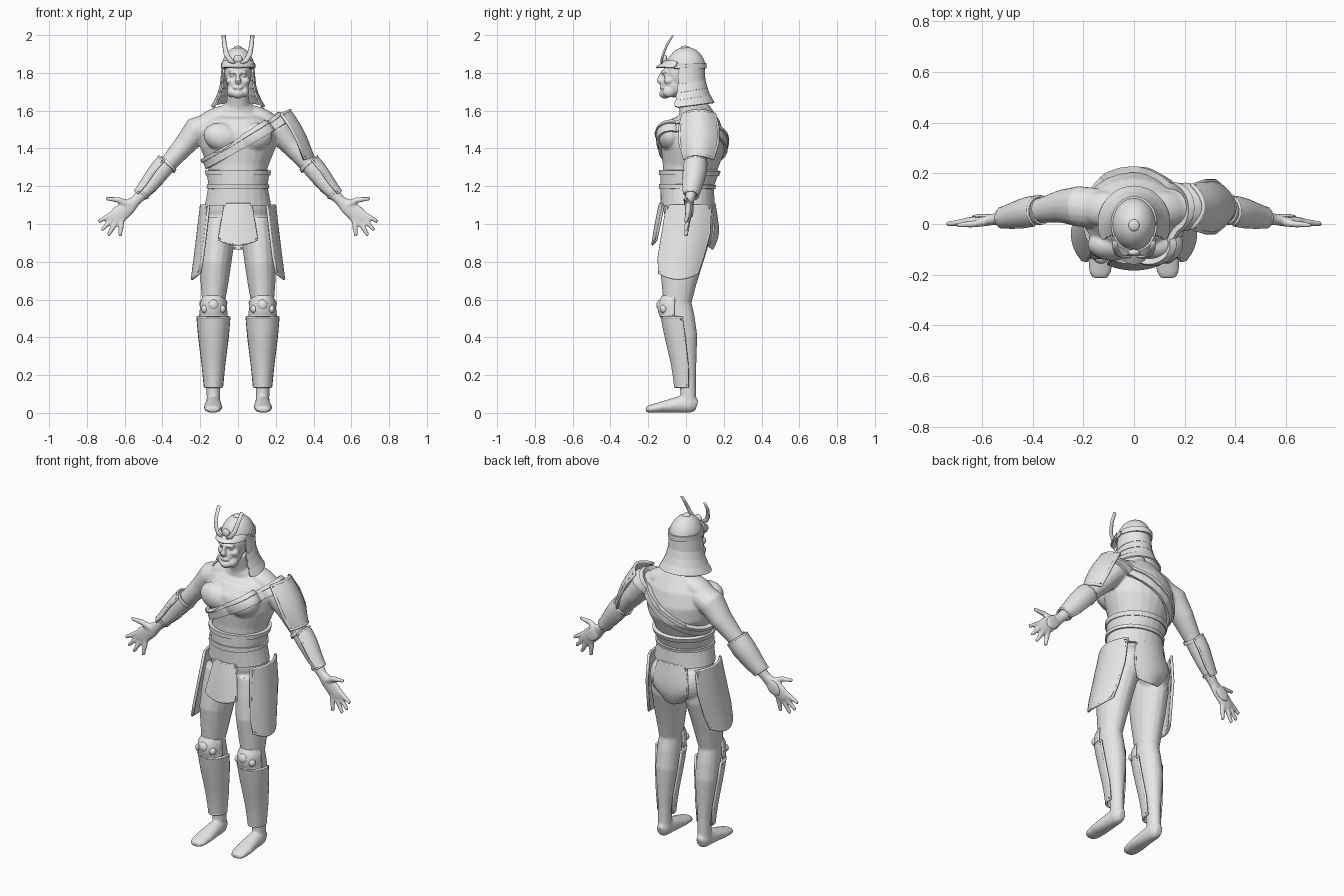
import bpy, bmesh
from math import sin, cos, pi, radians
from mathutils import Vector, Matrix

cube = bpy.data.objects.get("Cube")
if cube:
    bpy.data.objects.remove(cube)

grey = bpy.data.materials.new("plain_grey")
grey.use_nodes = True
grey.diffuse_color = (0.8, 0.8, 0.8, 1)
grey.node_tree.nodes["Principled BSDF"].inputs["Base Color"].default_value = (0.8, 0.8, 0.8, 1)
Y, Z = Vector((0, 1, 0)), Vector((0, 0, 1))


def finish(name, bm, mods=(), fix_normals=True):
    if fix_normals:
        bmesh.ops.recalc_face_normals(bm, faces=bm.faces)
    mesh = bpy.data.meshes.new(name)
    bm.to_mesh(mesh)
    bm.free()
    mesh.shade_smooth()
    mesh.materials.append(grey)
    ob = bpy.data.objects.new(name, mesh)
    bpy.context.scene.collection.objects.link(ob)
    for kind, settings in mods:
        mod = ob.modifiers.new(kind.title(), kind)
        for key, value in settings.items():
            setattr(mod, key, value)
    return ob


def fused(voxel, rounds):
    return [("REMESH", dict(mode='VOXEL', voxel_size=voxel, use_smooth_shade=True)),
            ("SMOOTH", dict(factor=0.5, iterations=rounds))]


def shell(thick, offset=0, levels=1):
    return [("SUBSURF", dict(levels=levels, render_levels=levels)),
            ("SOLIDIFY", dict(thickness=thick, offset=offset)),
            ("EDGE_SPLIT", dict(split_angle=radians(45)))]


def loft(bm, rings, ref=Y, n=16, side=1):
    """Closed tube through rings of (x, y, z, radius across, radius along ref)."""
    pts = [Vector((side * r[0], r[1], r[2])) for r in rings]
    loops = []
    for i, (p, r) in enumerate(zip(pts, rings)):
        t = (pts[min(i + 1, len(pts) - 1)] - pts[max(i - 1, 0)]).normalized()
        v = (ref - t * ref.dot(t)).normalized()
        u = v.cross(t)
        loops.append([bm.verts.new(p + u * r[3] * cos(2 * pi * k / n) + v * r[4] * sin(2 * pi * k / n))
                      for k in range(n)])
    for a, b in zip(loops, loops[1:]):
        for k in range(n):
            bm.faces.new((a[k], a[(k + 1) % n], b[(k + 1) % n], b[k]))
    bm.faces.new(loops[0])
    bm.faces.new(loops[-1])


def ball(bm, c, r, tilt=0):
    m = Matrix.Translation(c) @ Matrix.Rotation(tilt, 4, 'Y') @ Matrix.Diagonal((*r, 1))
    bmesh.ops.create_uvsphere(bm, u_segments=20, v_segments=12, radius=1, matrix=m)


def plate(name, rows, thick=0.012, rim=0):
    """Curved sheet through rows of points, with an optional rounded rim."""
    bm = bmesh.new()
    grid = [[bm.verts.new(p) for p in row] for row in rows]
    for a, b in zip(grid, grid[1:]):
        for k in range(len(a) - 1):
            bm.faces.new((a[k], a[k + 1], b[k + 1], b[k]))
    finish(name, bm, shell(thick))
    if rim:
        edge = rows[0] + [r[-1] for r in rows[1:-1]] + rows[-1][::-1] + [r[0] for r in rows[-2:0:-1]]
        cu = bpy.data.curves.new(name + "_rim", 'CURVE')
        cu.dimensions, cu.bevel_depth, cu.bevel_resolution = '3D', rim, 2
        sp = cu.splines.new('POLY')
        sp.points.add(len(edge) - 1)
        for q, p in zip(sp.points, edge):
            q.co = (*p, 1)
        sp.use_cyclic_u = True
        cu.materials.append(grey)
        bpy.context.scene.collection.objects.link(bpy.data.objects.new(name + "_rim", cu))


def arc(c, rx, ry, a0, a1, lift=0, n=12):
    angles = [radians(a0 + (a1 - a0) * k / n) for k in range(n + 1)]
    return [Vector((c[0] + rx * cos(a), c[1] + ry * sin(a), c[2] + lift * sin(a))) for a in angles]


def span(f, n=8):
    return [Vector(f(-1 + 2 * k / n)) for k in range(n + 1)]


# Body: torso, limbs and muscles fused into one skin
bm = bmesh.new()
loft(bm, [(0, .02, .95, .16, .11), (0, .01, 1.08, .165, .13), (0, .005, 1.2, .143, .128),
          (0, .02, 1.3, .158, .145), (0, .035, 1.4, .198, .17), (0, .04, 1.48, .205, .165),
          (0, .05, 1.55, .17, .13), (0, .045, 1.6, .11, .085), (0, .02, 1.64, .062, .062),
          (0, -.01, 1.72, .052, .056)], n=24)
for s in (1, -1):
    ball(bm, (s * .085, -.08, 1.46), (.1, .065, .075), s * -.25)
    ball(bm, (s * .12, .06, 1.565), (.11, .07, .05), s * .4)
    ball(bm, (s * .085, .065, .99), (.09, .085, .11))
    # arm and palm
    loft(bm, [(.13, .06, 1.525, .07, .08), (.22, .07, 1.495, .073, .08), (.285, .07, 1.415, .058, .066),
              (.36, .055, 1.33, .047, .05), (.415, .045, 1.27, .05, .045), (.465, .035, 1.205, .041, .036),
              (.54, .02, 1.125, .028, .024), (.58, .015, 1.09, .041, .021), (.63, .012, 1.05, .048, .018),
              (.66, .01, 1.025, .036, .015)], side=s)
    # fingers and thumb
    for x, z, tx, tz in ((.655, 1.062, .74, 1.01), (.655, 1.04, .722, .965),
                         (.64, 1.02, .688, .938), (.615, 1.02, .625, .935)):
        loft(bm, [(x, .01, z, .015, .014), ((x + tx) / 2, .005, (z + tz) / 2, .014, .013),
                  (tx, 0, tz, .01, .01)], n=10, side=s)
    loft(bm, [(.575, .01, 1.1, .02, .018), (.63, .0, 1.127, .016, .015), (.7, -.005, 1.135, .01, .01)],
         n=10, side=s)
    # leg and foot
    loft(bm, [(.1, .01, 1.02, .088, .12), (.11, -.005, .9, .09, .125), (.12, -.03, .78, .083, .113),
              (.125, -.038, .68, .073, .092), (.13, -.045, .58, .06, .075), (.13, -.03, .5, .062, .077),
              (.13, -.012, .4, .063, .073), (.13, 0, .3, .05, .057), (.13, .01, .18, .037, .043),
              (.13, .012, .06, .036, .042)], side=s)
    loft(bm, [(.13, .058, .04, .022, .03), (.13, .025, .05, .038, .05), (.13, -.05, .042, .043, .042),
              (.132, -.13, .03, .05, .03), (.134, -.19, .021, .044, .021), (.134, -.213, .018, .03, .014)],
         ref=Z, side=s)
body = finish("body", bm, fused(.0075, 4))


def wrap(name, cuts, thick):
    """Cloth band: the slice of the body's skin above every cut plane, thickened."""
    band = bmesh.new()
    band.from_mesh(body.evaluated_get(bpy.context.evaluated_depsgraph_get()).data)
    for co, no in cuts:
        bmesh.ops.bisect_plane(band, geom=band.verts[:] + band.edges[:] + band.faces[:],
                               plane_co=co, plane_no=no, clear_inner=True)
    finish(name, band, shell(thick, 1, 0), False)


def slab(lo, hi, slope=0, left=-.27, right=.3):
    return [((0, 0, lo), (-slope, 0, 1)), ((0, 0, hi), (slope, 0, -1)),
            ((left, 0, 0), (1, 0, 0)), ((right, 0, 0), (-1, 0, 0))]


# Sash and waist wraps
wrap("chest_sash", slab(1.385, 1.435, .58, -.235), .016)
wrap("chest_sash_edge", slab(1.43, 1.452, .58, -.235), .024)
wrap("belt", slab(1.095, 1.19), .014)
wrap("belt_cord", slab(1.185, 1.212), .022)
wrap("waist_wrap", slab(1.205, 1.265), .013)
wrap("waist_wrap_edge", slab(1.26, 1.285), .02)

# Head with face features
bm = bmesh.new()
ball(bm, (0, -.02, 1.8), (.073, .1, .1))
ball(bm, (0, -.062, 1.735), (.058, .07, .065))
ball(bm, (0, -.11, 1.69), (.034, .032, .026))
ball(bm, (0, -.112, 1.803), (.052, .02, .012))
ball(bm, (0, -.126, 1.722), (.027, .014, .011))
loft(bm, [(0, -.115, 1.81, .01, .015), (0, -.128, 1.78, .01, .018), (0, -.137, 1.757, .017, .02),
          (0, -.13, 1.745, .012, .014)], n=10)
for s in (1, -1):
    ball(bm, (s * .04, -.092, 1.758), (.024, .026, .02))
    ball(bm, (s * .03, -.107, 1.785), (.015, .012, .008))
    ball(bm, (s * .035, -.09, 1.7), (.024, .035, .03))
finish("head", bm, fused(.005, 2))

# Helmet bowl, visor, crest and finial
bm = bmesh.new()
ball(bm, (0, 0, 1.82), (.084, .102, .112))
bmesh.ops.bisect_plane(bm, geom=bm.verts[:] + bm.edges[:] + bm.faces[:],
                       plane_co=(0, 0, 1.822), plane_no=Z, clear_inner=True)
finish("helmet_bowl", bm, shell(.012))
plate("helmet_band", [arc((0, 0, z), .087, .106, 0, 360, n=24) for z in (1.822, 1.852)], .01)
plate("visor", [arc((0, -.02, 1.862), .08, .088, 195, 345),
                arc((0, -.02, 1.845), .087, .115, 195, 345),
                arc((0, -.02, 1.828), .088, .138, 195, 345)], .009)
bm = bmesh.new()
ball(bm, (0, -.113, 1.872), (.024, .014, .024))
ball(bm, (0, -.005, 1.932), (.022, .024, .012))
finish("crest_boss", bm)
for s, side in ((1, "left"), (-1, "right")):
    bm = bmesh.new()
    loft(bm, [(.015, -.128, 1.85, .008, .006), (.042, -.13, 1.866, .013, .006), (.062, -.12, 1.9, .014, .006),
              (.072, -.1, 1.95, .012, .006), (.076, -.07, 1.998, .011, .005)], n=8, side=s)
    finish(side + "_horn", bm)

# Overlapping neck guard tiers
tiers = [(1.835, 1.745, .083, .092, .1), (1.755, 1.7, .086, .104, .112),
         (1.71, 1.66, .097, .12, .127), (1.67, 1.622, .113, .142, .15)]
for i, (top, low, r0, r1, ry) in enumerate(tiers):
    plate(f"neck_guard_{i + 1}", [arc((0, 0, top), r0, r0 + .012, -27, 207, .015),
                                  arc((0, 0, low), r1, ry, -27, 207, .02)], .009)

# Shoulder plate on the left arm
plate("shoulder_plate",
      [span(lambda t: (x - .045 * t * t, .068 + w * t, z - .02 * t * t))
       for x, z, w in ((.275, 1.6, .085), (.325, 1.53, .1), (.365, 1.45, .1), (.395, 1.365, .075))],
      .014, .009)

# Hanging skirt panels
plate("front_panel", [span(lambda t: (w * t, y + .02 * t * t, z + d * t * t))
                      for z, w, y, d in ((1.105, .07, -.138, 0), (1.0, .087, -.16, 0), (.892, .102, -.177, .025))],
      .014, .006)
plate("back_panel", [span(lambda t: (w * t, y - .025 * t * t, z + d * t * t))
                     for z, w, y, d in ((1.105, .09, .15, 0), (.98, .115, .172, 0),
                                        (.92, .105, .165, .02), (.87, .07, .14, .02))], .014, .006)

for s, side in ((1, "left"), (-1, "right")):
    plate(side + "_hip_panel",
          [span(lambda t: (s * (x - .04 * t * t), cy + w * t, z + d * t * t))
           for x, cy, w, z, d in ((.195, .015, .115, 1.095, 0), (.212, 0, .122, .95, 0),
                                  (.228, -.028, .115, .82, 0), (.242, -.04, .1, .712, .03))], .016, .008)

    # Shin guard and knee guard
    plate(side + "_shin_guard",
          [arc((s * .13, cy, z), rx, ry, 172, 368) for z, cy, rx, ry in (
              (.505, -.035, .084, .093), (.4, -.022, .075, .088), (.25, -.002, .056, .068),
              (.14, .002, .045, .06))], .012, .007)
    plate(side + "_knee_guard",
          [arc((s * .13, -.05, z), rx, ry, 190, 350) for z, rx, ry in (
              (.615, .05, .072), (.585, .068, .093), (.55, .066, .098), (.515, .07, .085))], .012, .007)
    bm = bmesh.new()
    ball(bm, (s * .13, -.135, .57), (.028, .022, .03))
    for k in (1, -1):
        ball(bm, (s * .13 + k * .045, -.118, .55), (.02, .02, .022))
    finish(side + "_knee_studs", bm)

    # Forearm guard with its cords, and the plate on the back of the hand
    out = Vector((s * .75, 0, .66))
    guard = []
    for x, y, z, r in ((.375, .05, 1.318, .06), (.42, .045, 1.265, .062), (.47, .033, 1.2, .051),
                       (.515, .025, 1.152, .04)):
        guard.append(span(lambda t: Vector((s * x, y, z)) + out * r * cos(.6 - 1.75 * t)
                          + Y * r * sin(.6 - 1.75 * t)))
    plate(side + "_forearm_guard", guard, .01, .006)
    bm = bmesh.new()
    loft(bm, [(.368, .053, 1.322, .055, .056), (.38, .05, 1.308, .057, .056)], side=s)
    loft(bm, [(.5, .028, 1.167, .04, .038), (.51, .027, 1.157, .039, .037)], side=s)
    ball(bm, (s * .595, .03, 1.077), (.05, .01, .036), s * .76)
    finish(side + "_arm_cords", bm, [("EDGE_SPLIT", dict(split_angle=radians(45)))])
